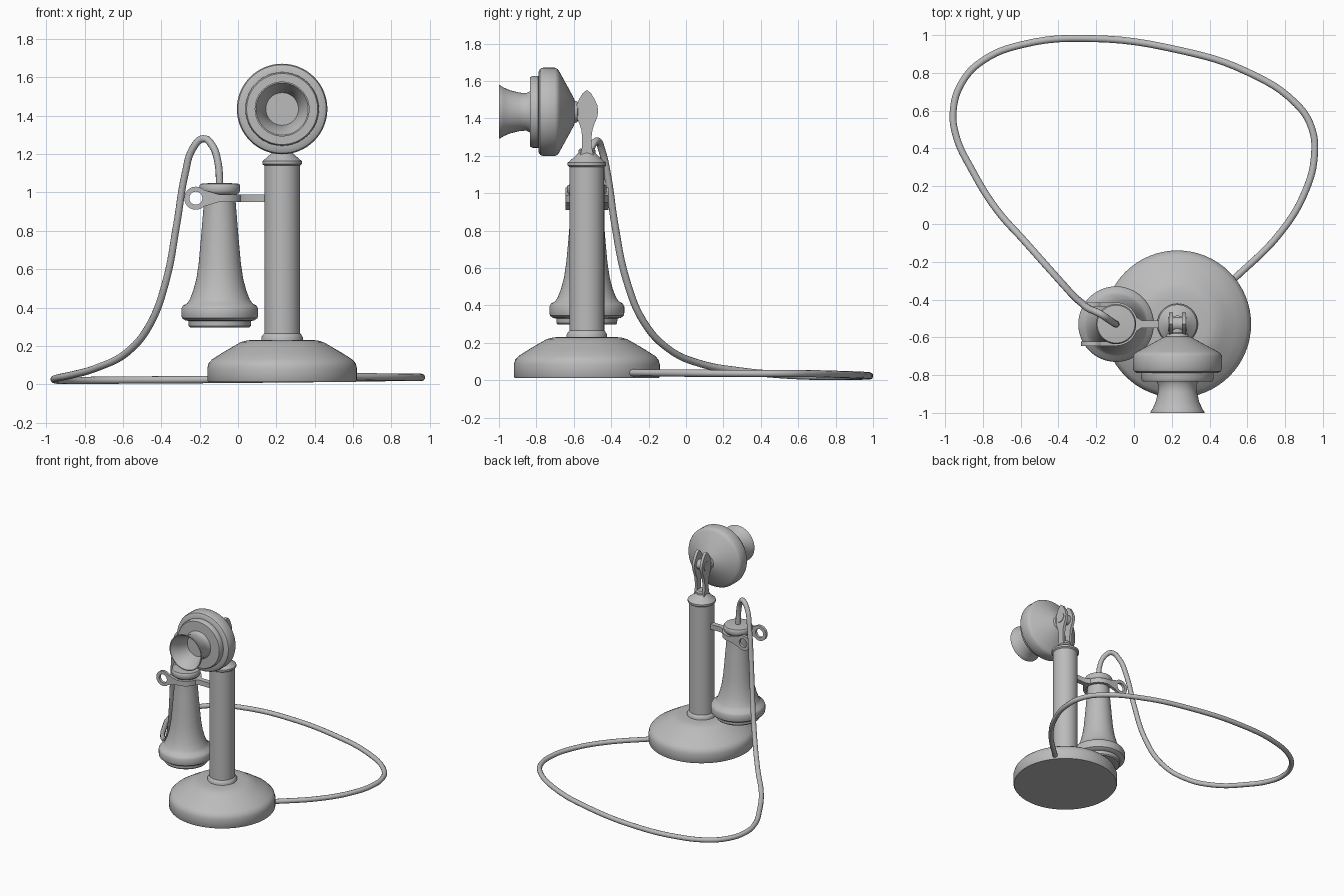
import bpy, bmesh, math
from mathutils import Matrix, Vector

cube = bpy.data.objects.get("Cube")
if cube:
    bpy.data.objects.remove(cube, do_unlink=True)

GREY = (0.5, 0.5, 0.5, 1)
mat = bpy.data.materials.new("plain grey")
mat.use_nodes = True
mat.diffuse_color = GREY
mat.node_tree.nodes["Principled BSDF"].inputs["Base Color"].default_value = GREY

AXIS_X, AXIS_Y = 0.23, -0.53      # stand axis
REC_X = -0.095                    # receiver axis
HOOK_Z = 0.97
FACE_Z = 1.435                    # mouthpiece axis height


def finish(name, bm, smooth=35):
    bmesh.ops.recalc_face_normals(bm, faces=bm.faces)
    mesh = bpy.data.meshes.new(name)
    bm.to_mesh(mesh)
    bm.free()
    obj = bpy.data.objects.new(name, mesh)
    bpy.context.collection.objects.link(obj)
    mesh.materials.append(mat)
    bpy.ops.object.select_all(action='DESELECT')
    obj.select_set(True)
    bpy.context.view_layer.objects.active = obj
    bpy.ops.object.shade_smooth_by_angle(angle=math.radians(smooth))
    return obj


def lathe(name, profile, loc, rot=None, closed=False, steps=64):
    """Spin (radius, height) points about z, then place the result."""
    bm = bmesh.new()
    verts = [bm.verts.new((r, 0, z)) for r, z in profile]
    edges = [bm.edges.new(p) for p in zip(verts, verts[1:])]
    if closed:
        edges.append(bm.edges.new((verts[-1], verts[0])))
    bmesh.ops.spin(bm, geom=verts + edges, cent=(0, 0, 0), axis=(0, 0, 1),
                   angle=math.tau, steps=steps, use_duplicate=False)
    bmesh.ops.remove_doubles(bm, verts=bm.verts, dist=1e-5)
    bm.transform(Matrix.Translation(loc) @ (rot or Matrix()))
    return finish(name, bm)


def prism(name, points, depth):
    """Extrude a flat outline along the depth vector."""
    bm = bmesh.new()
    face = bm.faces.new([bm.verts.new(p) for p in points])
    geom = bmesh.ops.extrude_face_region(bm, geom=[face], use_keep_orig=True)["geom"]
    bmesh.ops.translate(bm, vec=depth,
                        verts=[v for v in geom if isinstance(v, bmesh.types.BMVert)])
    return finish(name, bm)


TO_FRONT = Matrix.Rotation(math.pi / 2, 4, 'X')
TO_SIDE = Matrix.Rotation(math.pi / 2, 4, 'Y')

# Weighted base
lathe("base", [(0, .012), (.385, .012), (.39, .02), (.39, .085), (.383, .11), (.365, .13),
               (.31, .165), (.25, .2), (.215, .22), (.185, .228), (.15, .232), (0, .232)],
      (AXIS_X, AXIS_Y, 0))

# Column with foot collar and flared cap
lathe("column", [(0, .22), (.108, .22), (.108, .245), (.1, .258), (.093, .265), (.093, 1.14),
                 (.103, 1.148), (.103, 1.163), (.092, 1.172), (.06, 1.2), (.045, 1.215),
                 (0, 1.215)], (AXIS_X, AXIS_Y, 0))

# Mouthpiece: rear cone, stepped rim and hollow horn
lathe("mouthpiece", [(0, .02), (.035, .02), (.035, .045), (.055, .05), (.06, .065), (.075, .07),
                     (.212, .145), (.228, .155), (.236, .17), (.236, .235), (.23, .25),
                     (.215, .258), (.192, .26), (.192, .29), (.185, .303), (.11, .305),
                     (.1, .325), (.103, .36), (.115, .41), (.13, .445), (.143, .465),
                     (.143, .47), (.136, .47), (.12, .44), (.105, .41), (.092, .36),
                     (.085, .325), (0, .325)],
      (AXIS_X, AXIS_Y, FACE_Z), TO_FRONT)

# Pivot bracket: two shaped cheeks, a bolt and a foot
half = [(.022, 1.535), (.04, 1.505), (.056, 1.47), (.061, 1.44), (.055, 1.405), (.04, 1.37),
        (.03, 1.34), (.025, 1.3), (.025, 1.25), (.036, 1.2)]
outline = [(0, 1.552)] + half + [(-y, z) for y, z in reversed(half)]
for side, x in (("right", -.045), ("left", .023)):
    prism(side + "_bracket_cheek",
          [(AXIS_X + x, AXIS_Y + y, z) for y, z in outline], (.022, 0, 0))
lathe("bracket_bolt", [(0, -.05), (.038, -.05), (.038, .05), (0, .05)],
      (AXIS_X, AXIS_Y, FACE_Z + .005), TO_SIDE, steps=32)
lathe("bracket_foot", [(0, 1.2), (.045, 1.2), (.045, 1.23), (.035, 1.24), (0, 1.24)],
      (AXIS_X, AXIS_Y, 0), steps=32)

# Hanging receiver
lathe("receiver", [(0, .33), (.06, .315), (.13, .297), (.155, .297), (.162, .305), (.163, .33),
                   (.18, .333), (.197, .345), (.2, .36), (.2, .395), (.192, .41), (.17, .422),
                   (.155, .445), (.138, .49), (.122, .55), (.11, .63), (.1, .74), (.09, .86),
                   (.082, .96), (.082, .985), (.1, .998), (.106, 1.008), (.106, 1.036),
                   (.1, 1.045), (.04, 1.05), (0, 1.05)], (REC_X, AXIS_Y, 0))

# Hook: fork around the receiver neck, stem to the column
arc = [math.radians(-90 + 180 * i / 24) for i in range(25)]


def u_line(r):
    ends = [(REC_X - .08, AXIS_Y - r), (REC_X - .08, AXIS_Y + r)]
    bend = [(REC_X + r * math.cos(a), AXIS_Y + r * math.sin(a)) for a in arc]
    return [ends[0]] + bend + [ends[1]]


fork = u_line(.115) + u_line(.093)[::-1]
prism("hook_fork", [(x, y, HOOK_Z - .02) for x, y in fork], (0, 0, .04))
stem = [(.0, -.045), (.04, -.02), (.15, -.02), (.15, .02), (.04, .02), (.0, .045)]
prism("hook_stem", [(x, AXIS_Y + y, HOOK_Z - .02) for x, y in stem], (0, 0, .04))
for name, y in (("front", -.104), ("back", .104)):
    lathe(name + "_hook_ring", [(.034, -.011), (.06, -.011), (.06, .011), (.034, .011)],
          (-.22, AXIS_Y + y, HOOK_Z), TO_FRONT, closed=True, steps=40)
    tab = [(-.185, -.045), (-.1, -.02), (-.1, .02), (-.185, .045)]
    prism(name + "_hook_tab", [(x, AXIS_Y + y - .011, HOOK_Z + z) for x, z in tab],
          (0, .022, 0))

# Cord from the receiver, round the back and into the base
path = [(-.095, -.53, 1.03), (-.105, -.525, 1.16), (-.135, -.505, 1.245), (-.18, -.475, 1.28),
        (-.235, -.45, 1.23), (-.275, -.42, 1.1), (-.32, -.38, .83), (-.375, -.32, .54),
        (-.46, -.225, .31), (-.58, -.09, .165), (-.73, .08, .088), (-.86, .29, .05),
        (-.94, .46, .033), (-.957, .6, .024), (-.91, .75, .02), (-.8, .865, .02),
        (-.59, .95, .022), (-.23, .982, .024), (.24, .92, .028), (.6, .805, .032),
        (.86, .635, .036), (.94, .51, .036), (.955, .36, .036), (.91, .18, .037),
        (.78, -.04, .038), (.53, -.29, .04), (.43, -.38, .04)]
curve = bpy.data.curves.new("cord", 'CURVE')
curve.dimensions = '3D'
curve.bevel_depth = .019
curve.bevel_resolution = 3
curve.resolution_u = 6
curve.use_fill_caps = True
spline = curve.splines.new('BEZIER')
spline.bezier_points.add(len(path) - 1)
for point, co in zip(spline.bezier_points, path):
    point.co = Vector(co)
    point.handle_left_type = point.handle_right_type = 'AUTO'
curve.materials.append(mat)
cord = bpy.data.objects.new("cord", curve)
bpy.context.collection.objects.link(cord)
bpy.ops.object.select_all(action='DESELECT')
cord.select_set(True)
bpy.context.view_layer.objects.active = cord
bpy.ops.object.convert(target='MESH')
bpy.ops.object.shade_smooth_by_angle(angle=math.radians(40))
